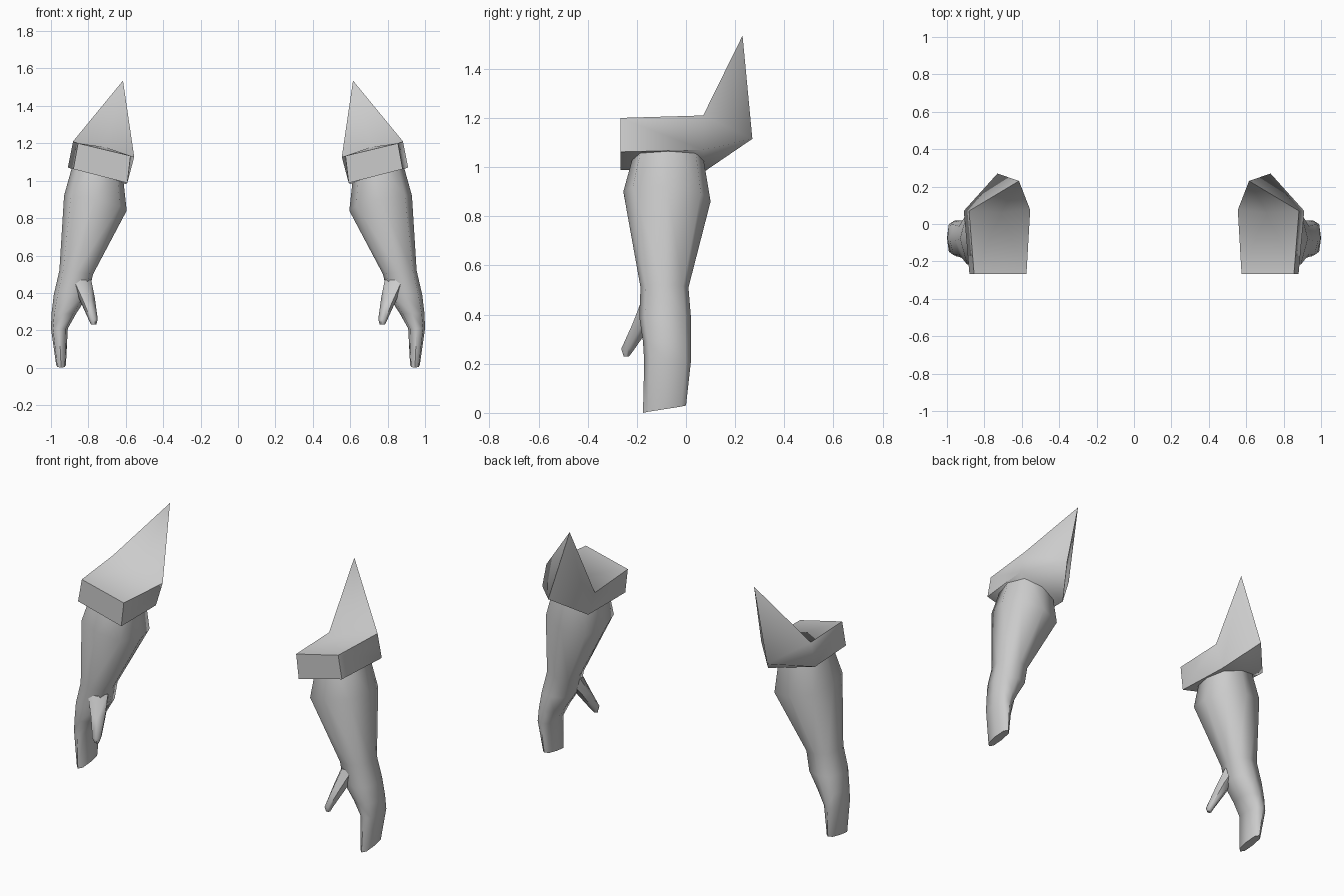
import bpy, bmesh, math

if "Cube" in bpy.data.objects:
    bpy.data.objects.remove(bpy.data.objects["Cube"])

grey = bpy.data.materials.new("plain_grey")
grey.diffuse_color = (0.6, 0.6, 0.6, 1)
grey.use_nodes = True
grey.node_tree.nodes["Principled BSDF"].inputs["Base Color"].default_value = grey.diffuse_color


def finish(bm, name, side, angle=60):
    """Mirror to the given side, fix normals, shade and link."""
    for v in bm.verts:
        v.co.x *= side
    bmesh.ops.recalc_face_normals(bm, faces=bm.faces)
    me = bpy.data.meshes.new(name)
    bm.to_mesh(me)
    bm.free()
    me.materials.append(grey)
    ob = bpy.data.objects.new(name, me)
    bpy.context.collection.objects.link(ob)
    bpy.ops.object.select_all(action='DESELECT')
    ob.select_set(True)
    bpy.context.view_layer.objects.active = ob
    bpy.ops.object.shade_smooth_by_angle(angle=math.radians(angle))


def loft(rings, sides=8):
    """Rings are (x0, x1, y0, y1, z, tilt along x, tilt along y)."""
    bm = bmesh.new()
    loops = []
    for x0, x1, y0, y1, z, tx, ty in rings:
        loop = []
        for i in range(sides):
            a = 2 * math.pi * i / sides
            c, s = math.cos(a), math.sin(a)
            k = 1.1 if i % 2 and sides == 8 else 1
            loop.append(bm.verts.new(((x0 + x1) / 2 + k * c * (x1 - x0) / 2,
                                      (y0 + y1) / 2 + k * s * (y1 - y0) / 2,
                                      z + tx * c + ty * s)))
        loops.append(loop)
    for a, b in zip(loops, loops[1:]):
        for i in range(sides):
            j = (i + 1) % sides
            bm.faces.new((a[i], a[j], b[j], b[i]))
    bm.faces.new(loops[0])
    bm.faces.new(loops[-1])
    return bm


# forearm narrowing to the wrist, then a flat mitten hand
ARM = [
    (0.62, 0.87, -0.20, 0.06, 1.10, 0.035, 0),
    (0.595, 0.93, -0.255, 0.10, 0.88, 0.04, -0.02),
    (0.775, 0.955, -0.185, 0.01, 0.51, 0.01, 0),
    (0.80, 0.985, -0.19, 0.02, 0.39, 0, 0),
    (0.865, 0.997, -0.175, 0.02, 0.29, 0, 0),
    (0.91, 1.0, -0.17, 0.02, 0.21, 0, 0),
    (0.92, 0.972, -0.175, 0.0, 0.015, 0, 0.015),
]
# thumb pointing forwards and inwards
THUMB = [
    (0.785, 0.91, -0.185, -0.05, 0.47, 0, 0),
    (0.765, 0.85, -0.225, -0.12, 0.37, 0, 0.01),
    (0.75, 0.80, -0.268, -0.205, 0.26, 0, 0),
    (0.758, 0.785, -0.255, -0.23, 0.23, 0, 0),
]
# cuff corners: front inner, front outer, back outer, back, back inner
CUFF_TOP = [(0.575, -0.267, 1.133), (0.855, -0.267, 1.20), (0.882, 0.07, 1.21),
            (0.615, 0.23, 1.535), (0.555, 0.075, 1.127)]
CUFF_BOTTOM = [(0.592, -0.267, 0.988), (0.88, -0.267, 1.062), (0.91, 0.07, 1.07),
               (0.73, 0.27, 1.115), (0.60, 0.075, 0.982)]

for side, word in ((1, "right"), (-1, "left")):
    finish(loft(ARM), word + "_arm", side)
    finish(loft(THUMB, 6), word + "_thumb", side)

    # cuff with a tall pointed flap at the back
    bm = bmesh.new()
    t = [bm.verts.new(p) for p in CUFF_TOP]
    b = [bm.verts.new(p) for p in CUFF_BOTTOM]
    m = bm.verts.new((0.71, 0.06, 1.18))
    for i in range(5):
        j = (i + 1) % 5
        if i in (2, 3):
            # flap walls are split from the point down to the band
            bm.faces.new((t[i], t[j], b[j]))
            bm.faces.new((t[i], b[j], b[i]))
        else:
            bm.faces.new((t[i], t[j], b[j], b[i]))
    for f in ((t[0], t[1], m), (t[1], t[2], m), (t[4], t[0], m),
              (t[2], t[3], m), (t[3], t[4], m)):
        bm.faces.new(f)
    bm.faces.new((b[0], b[1], b[2], b[4]))
    bm.faces.new((b[2], b[3], b[4]))
    finish(bm, word + "_cuff", side, 75)
